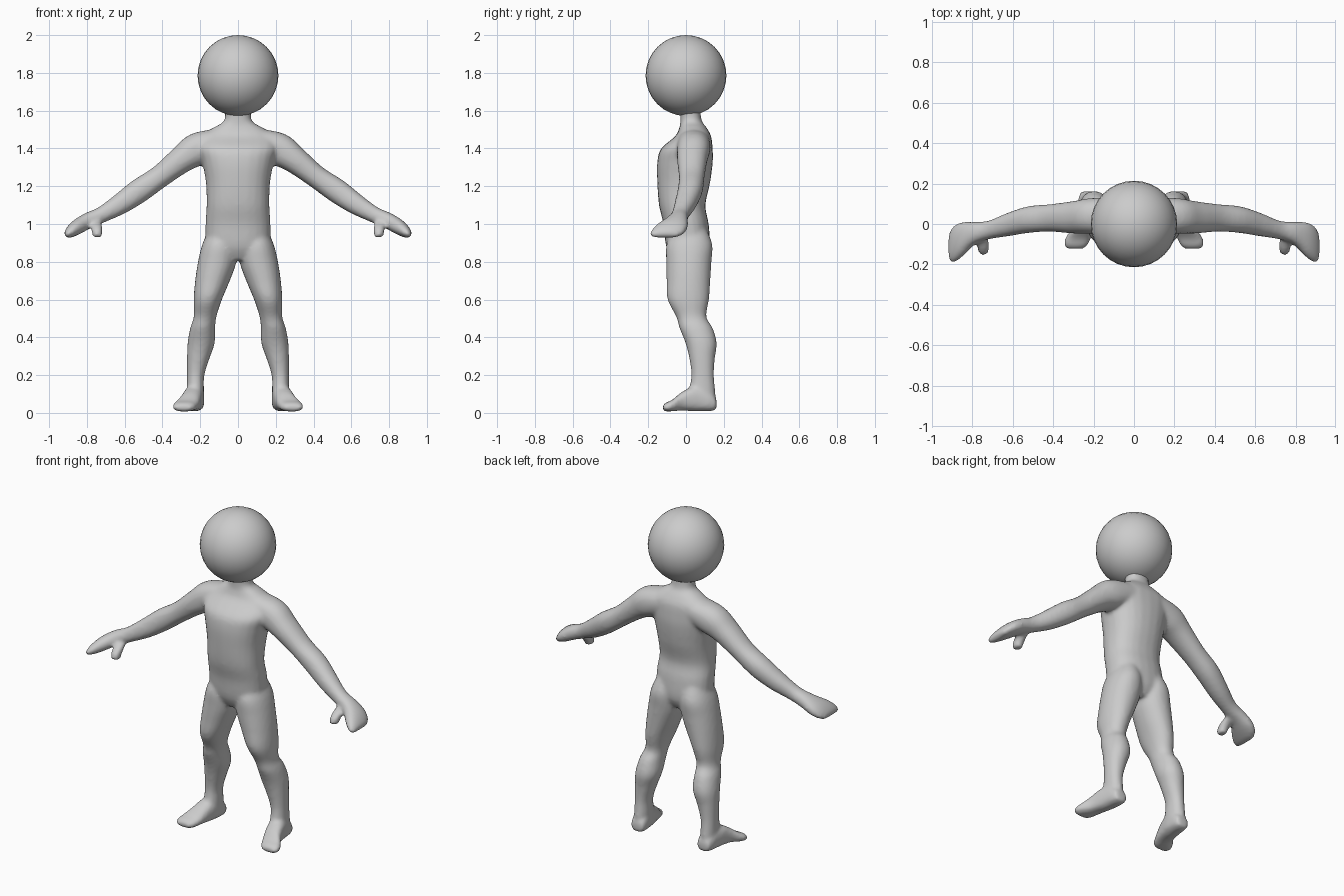
import bpy, bmesh, math
from mathutils import Vector

skin = bpy.data.materials.new("matte grey")
skin.diffuse_color = (0.6, 0.6, 0.6, 1)


def spline(rows, steps=4):
    """Catmull-Rom interpolation of section rows."""
    rows = [Vector(r) for r in rows]
    out = []
    for i in range(len(rows) - 1):
        p0, p1, p2 = rows[max(i - 1, 0)], rows[i], rows[i + 1]
        p3 = rows[min(i + 2, len(rows) - 1)]
        for k in range(steps):
            t = k / steps
            out.append(0.5 * (2 * p1 + (p2 - p0) * t + (2 * p0 - 5 * p1 + 4 * p2 - p3) * t * t
                              + (3 * p1 - p0 - 3 * p2 + p3) * t ** 3))
    return out + [rows[-1]]


def loft(bm, rows, axes, power=2.0, side=1, n=24):
    """Skin rows of (x, y, z, half_a, half_b); axes(tangent) gives the section directions."""
    rows = spline(rows)
    rings = []
    for i, r in enumerate(rows):
        tangent = Vector(rows[min(i + 1, len(rows) - 1)][:3]) - Vector(rows[max(i - 1, 0)][:3])
        a, b = axes(tangent)
        ring = []
        for k in range(n):
            c, s = math.cos(math.tau * k / n), math.sin(math.tau * k / n)
            c = math.copysign(abs(c) ** (2 / power), c)
            s = math.copysign(abs(s) ** (2 / power), s)
            p = Vector(r[:3]) + a * c * r[3] + b * s * r[4]
            ring.append(bm.verts.new((p.x * side, p.y, p.z)))
        rings.append(ring)
    faces = [bm.faces.new(rings[0]), bm.faces.new(rings[-1][::-1])]
    for u, v in zip(rings, rings[1:]):
        for k in range(n):
            j = (k + 1) % n
            faces.append(bm.faces.new((u[k], v[k], v[j], u[j])))
    bmesh.ops.recalc_face_normals(bm, faces=faces)


X, Y, Z = Vector((1, 0, 0)), Vector((0, 1, 0)), Vector((0, 0, 1))
level = lambda t: (X, Y)
upright = lambda t: (X, Z)
across = lambda t: (Vector((-t.z, 0, t.x)).normalized(), Y)

bm = bmesh.new()

# torso and neck
loft(bm, [(0, 0.01, 0.81, 0.10, 0.08), (0, 0.01, 0.88, 0.165, 0.115), (0, 0.0, 1.0, 0.172, 0.12),
          (0, -0.02, 1.1, 0.166, 0.123), (0, -0.012, 1.22, 0.17, 0.14), (0, -0.005, 1.33, 0.19, 0.147),
          (0, 0.005, 1.4, 0.21, 0.136), (0, 0.038, 1.465, 0.20, 0.095), (0, 0.037, 1.51, 0.13, 0.072),
          (0, 0.027, 1.545, 0.074, 0.057), (0, 0.022, 1.6, 0.07, 0.055), (0, 0.015, 1.66, 0.08, 0.065)],
     level, 2.3)

for side in (1, -1):
    # arm and mitten hand
    loft(bm, [(0.10, 0.04, 1.43, 0.075, 0.09), (0.215, 0.04, 1.395, 0.088, 0.088),
              (0.30, 0.033, 1.34, 0.072, 0.08), (0.415, 0.03, 1.25, 0.06, 0.068),
              (0.52, 0.022, 1.178, 0.064, 0.066), (0.62, -0.002, 1.108, 0.056, 0.058),
              (0.72, -0.03, 1.05, 0.043, 0.046), (0.79, -0.045, 1.02, 0.042, 0.056),
              (0.85, -0.075, 0.985, 0.04, 0.085), (0.89, -0.10, 0.955, 0.03, 0.09),
              (0.912, -0.115, 0.935, 0.015, 0.07)], across, 2.2, side)
    # thumb
    loft(bm, [(0.76, -0.05, 1.02, 0.03, 0.032), (0.748, -0.09, 0.99, 0.03, 0.035),
              (0.746, -0.118, 0.96, 0.028, 0.035), (0.745, -0.125, 0.93, 0.024, 0.028)],
         level, 2.2, side)
    # leg
    loft(bm, [(0.085, 0.02, 0.97, 0.07, 0.09), (0.098, 0.018, 0.89, 0.092, 0.122),
              (0.11, 0.015, 0.8, 0.102, 0.12), (0.135, 0.013, 0.7, 0.092, 0.116),
              (0.16, 0.012, 0.6, 0.075, 0.11), (0.174, 0.028, 0.51, 0.06, 0.08),
              (0.187, 0.053, 0.45, 0.066, 0.088), (0.195, 0.08, 0.37, 0.072, 0.083),
              (0.21, 0.085, 0.29, 0.06, 0.068), (0.224, 0.088, 0.2, 0.046, 0.06),
              (0.226, 0.085, 0.12, 0.046, 0.07), (0.228, 0.08, 0.04, 0.05, 0.078)],
         level, 2.1, side)
    # foot
    loft(bm, [(0.225, 0.162, 0.045, 0.036, 0.028), (0.226, 0.13, 0.06, 0.048, 0.05),
              (0.235, 0.05, 0.075, 0.053, 0.066), (0.252, -0.02, 0.062, 0.055, 0.05),
              (0.277, -0.07, 0.04, 0.064, 0.031), (0.287, -0.105, 0.031, 0.058, 0.024),
              (0.29, -0.122, 0.028, 0.04, 0.014)], upright, 2.6, side)

mesh = bpy.data.meshes.new("body")
bm.to_mesh(mesh)
bm.free()
mesh.materials.append(skin)
body = bpy.data.objects.new("body", mesh)
bpy.context.collection.objects.link(body)

# fuse the limbs into one soft skin
fuse = body.modifiers.new("fuse", "REMESH")
fuse.mode = "VOXEL"
fuse.voxel_size = 0.011
fuse.use_smooth_shade = True
soften = body.modifiers.new("soften", "SMOOTH")
soften.factor = 0.5
soften.iterations = 6

# ball head
bpy.ops.mesh.primitive_uv_sphere_add(segments=32, ring_count=16, radius=0.214, location=(0, 0, 1.786))
head = bpy.context.object
head.name = "head"
head.data.materials.append(skin)
bpy.ops.object.shade_smooth()
